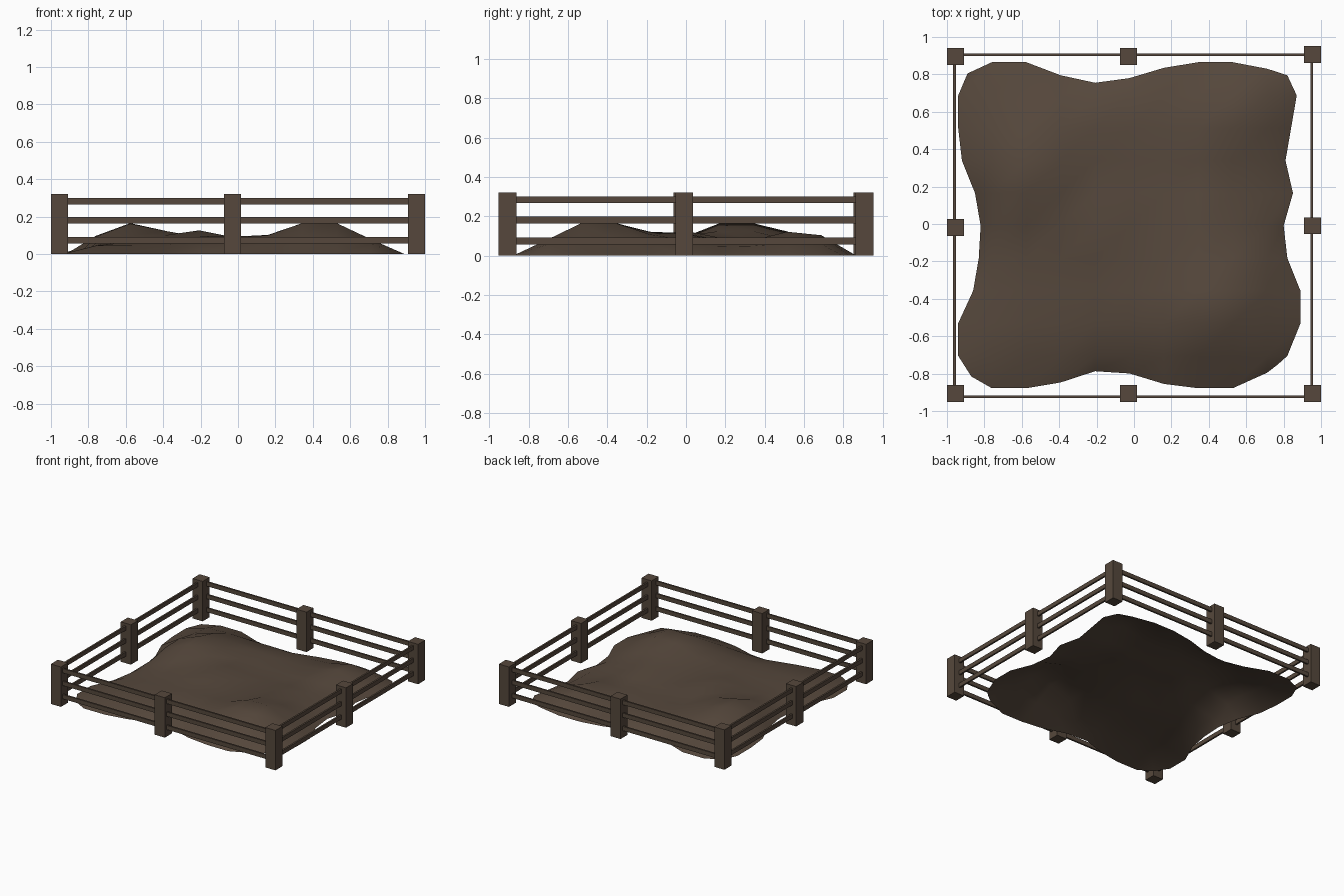
import bpy, bmesh, math

if "Cube" in bpy.data.objects:
    bpy.data.objects.remove(bpy.data.objects["Cube"])

mat = bpy.data.materials.new("dark brown")
mat.diffuse_color = (0.092, 0.064, 0.045, 1)
mat.use_nodes = True
mat.node_tree.nodes["Principled BSDF"].inputs["Base Color"].default_value = mat.diffuse_color


def finish(name, bm):
    me = bpy.data.meshes.new(name)
    bm.to_mesh(me)
    bm.free()
    me.materials.append(mat)
    ob = bpy.data.objects.new(name, me)
    bpy.context.collection.objects.link(ob)
    return ob


def box(name, lo, hi):
    bm = bmesh.new()
    bmesh.ops.create_cube(bm, size=1)
    for v in bm.verts:
        v.co = [(a + b) / 2 + c * (b - a) for a, b, c in zip(lo, hi, v.co)]
    return finish(name, bm)


# Fence posts: corners and side middles
W, H = 0.045, 0.321
posts = [(-0.955, 0.895), (-0.03, 0.895), (0.955, 0.907), (-0.955, -0.018),
         (0.955, -0.009), (-0.955, -0.907), (-0.03, -0.907), (0.955, -0.907)]
for x, y in posts:
    box("fence_post", (x - W, y - W, 0), (x + W, y + W, H))

# Three thin rails along each side
T = 0.007
for z in (0.074, 0.181, 0.283):
    lo, hi = z - 0.017, z + 0.017
    for y in (-0.924, 0.905):
        box("rail_long", (-0.955, y - T, lo), (0.955, y + T, hi))
    for x in (-0.96, 0.951):
        box("rail_side", (x - T, -0.9, lo), (x + T, 0.9, hi))

# Mud sheet: 11 x 11 grid with a wavy outline
N = 10
front = [-.878, -.878, -.847, -.787, -.799, -.855, -.878, -.878, -.795]
back = [.865, .865, .795, .755, .78, .835, .865, .865, .83]
left = [-.94, -.94, -.86, -.83, -.82, -.85, -.92, -.94, -.94]
right = [.82, .89, .89, .82, .80, .85, .81, .84, .87]
corners = {(0, 0): (-.87, -.815), (N, 0): (.77, -.75),
           (0, N): (-.89, .805), (N, N): (.82, .795)}
# Mounds: x, y, height, spread
mounds = [(.435, -.44, .14, .17), (-.57, .26, .115, .16), (-.2, -.03, .06, .13),
          (-.12, -.42, .035, .13), (.53, .54, .05, .12), (.53, .69, .035, .1),
          (.32, -.02, .045, .12), (-.57, .54, .025, .12), (-.2, .55, .015, .15)]


def mud_point(i, j):
    if (i, j) in corners:
        return (*corners[i, j], 0)
    x, y = -.76 + .184 * (i - 1), -.705 + .174 * (j - 1)
    if i in (0, N):
        return ((left if i == 0 else right)[j - 1], y, 0)
    if j in (0, N):
        return (x, (front if j == 0 else back)[i - 1], 0)
    ring = min(i, j, N - i, N - j)
    z = .045 if ring == 1 else .065
    for mx, my, h, s in mounds:
        z += h * math.exp(-((x - mx) ** 2 + (y - my) ** 2) / (2 * s * s))
    return (x, y, min(z, .165))


bm = bmesh.new()
g = [[bm.verts.new(mud_point(i, j)) for j in range(N + 1)] for i in range(N + 1)]
for i in range(N):
    for j in range(N):
        a, b, c, d = g[i][j], g[i + 1][j], g[i + 1][j + 1], g[i][j + 1]
        bm.faces.new((a, b, c)).smooth = True
        bm.faces.new((a, c, d)).smooth = True
finish("mud_ground", bm)
